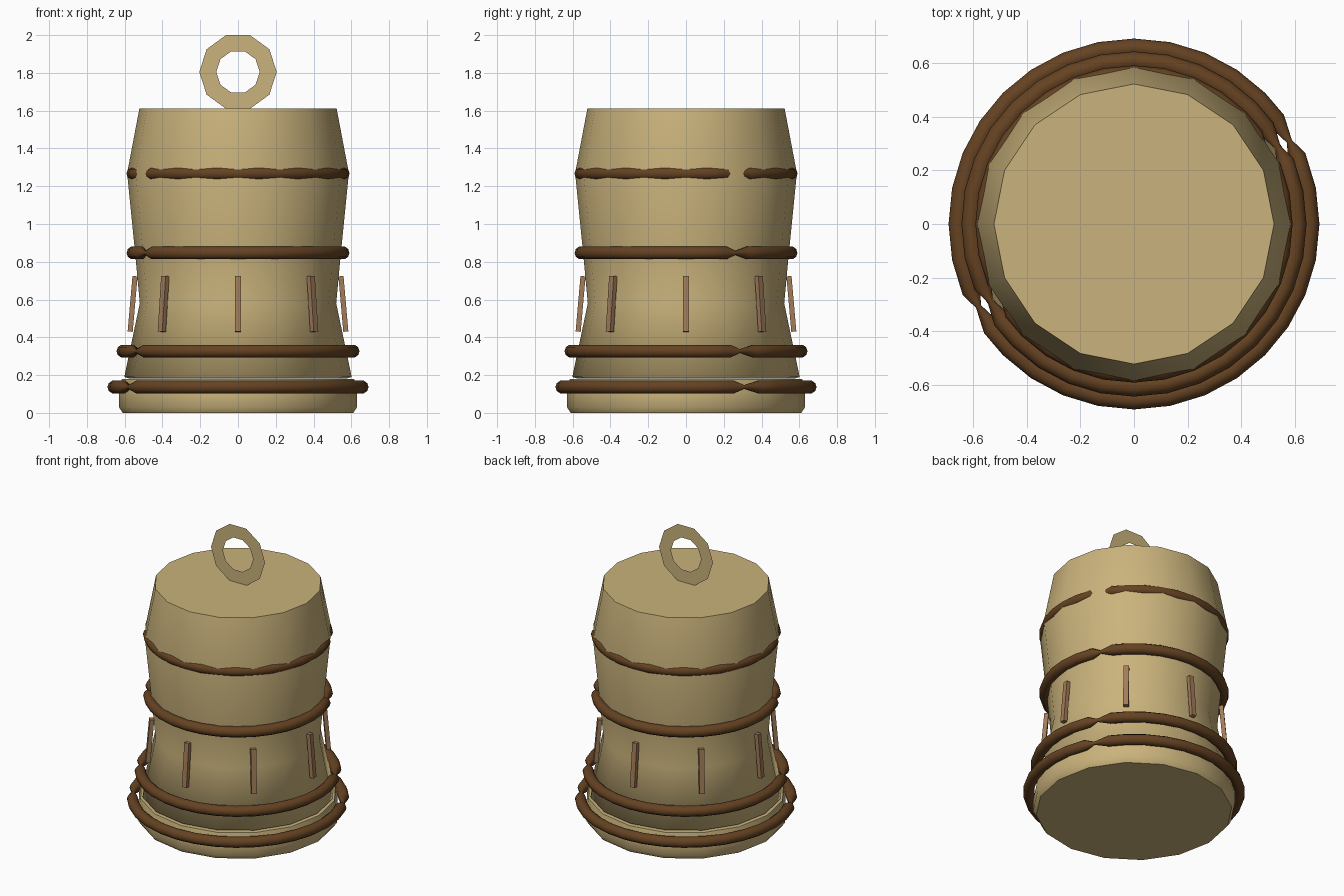
import bpy
import bmesh
from math import cos, sin, pi, radians
from mathutils import Matrix

if "Cube" in bpy.data.objects:
    bpy.data.objects.remove(bpy.data.objects["Cube"], do_unlink=True)


def make_material(name, rgb):
    mat = bpy.data.materials.new(name)
    mat.use_nodes = True
    mat.diffuse_color = (*rgb, 1)
    bsdf = mat.node_tree.nodes["Principled BSDF"]
    bsdf.inputs["Base Color"].default_value = (*rgb, 1)
    return mat


TAN = make_material("tan", (0.59, 0.45, 0.20))
DARK_BROWN = make_material("dark brown", (0.13, 0.055, 0.016))
LIGHT_BROWN = make_material("light brown", (0.36, 0.20, 0.10))


def finish(bm, name, mat):
    mesh = bpy.data.meshes.new(name)
    bm.to_mesh(mesh)
    bm.free()
    mesh.materials.append(mat)
    obj = bpy.data.objects.new(name, mesh)
    bpy.context.collection.objects.link(obj)
    return obj


def skin(bm, rings, closed=False):
    """Join successive vertex rings with smooth quads."""
    pairs = list(zip(rings, rings[1:] + rings[:1]))
    for low, high in pairs if closed else pairs[:-1]:
        n = len(low)
        for i in range(n):
            j = (i + 1) % n
            bm.faces.new((low[i], low[j], high[j], high[i])).smooth = True


def circle(bm, radius, z, sides=16):
    return [bm.verts.new((radius * cos(2 * pi * i / sides),
                          radius * sin(2 * pi * i / sides), z))
            for i in range(sides)]


def lathe(name, profile):
    """Turn a profile and close it with flat, sharp-edged end caps."""
    bm = bmesh.new()
    rings = [circle(bm, r, z) for r, z in profile]
    skin(bm, rings)
    for cap in (bm.faces.new(rings[0][::-1]), bm.faces.new(rings[-1])):
        for edge in cap.edges:
            edge.smooth = False
    return finish(bm, name, TAN)


# Base and the flared body with a rolled lower lip
lathe("base", [(0.61, 0), (0.63, 0.03), (0.63, 0.11), (0.615, 0.18)])
lathe("body", [(0.57, 0.181), (0.602, 0.19), (0.52, 0.58), (0.545, 0.85),
               (0.587, 1.27), (0.522, 1.612)])


# Binding ropes, pinched at two opposite ties
def rope(name, radius, z, thick=0.035, sides=10):
    half = [(11.25 * i, 1.0) for i in range(16)]
    half[3] = (36, 1.0)
    half.insert(3, (28, 0.3))
    bm = bmesh.new()
    sections = []
    for turn in (0, 180):
        for angle, scale in half:
            a = radians(angle + turn)
            t = thick * scale
            section = []
            for k in range(sides):
                b = 2 * pi * k / sides
                r = radius + t * cos(b)
                section.append(bm.verts.new((r * cos(a), r * sin(a), z + t * sin(b))))
            sections.append(section)
    skin(bm, sections, closed=True)
    bmesh.ops.recalc_face_normals(bm, faces=bm.faces)
    finish(bm, name, DARK_BROWN)


rope("base_rope", 0.656, 0.137)
rope("lower_rope", 0.608, 0.327)
rope("middle_rope", 0.555, 0.847)
rope("upper_rope", 0.556, 1.267)

# Eight slanted pegs around the waist
for i in range(8):
    bm = bmesh.new()
    bmesh.ops.create_cube(bm, size=1)
    place = (Matrix.Rotation(i * pi / 4, 4, "Z")
             @ Matrix.Translation((0.558, 0, 0.577))
             @ Matrix.Rotation(radians(-5), 4, "Y")
             @ Matrix.Diagonal((0.027, 0.034, 0.295, 1)))
    bmesh.ops.transform(bm, matrix=place, verts=bm.verts)
    finish(bm, f"peg_{i + 1}", LIGHT_BROWN)

# Flat hanging loop standing on the lid
bm = bmesh.new()
skin(bm, [circle(bm, r, 0, 10) for r in (0.205, 0.115)])
for face in bm.faces:
    face.smooth = False
bmesh.ops.transform(bm, verts=bm.verts,
                    matrix=Matrix.Translation((0, 0, 1.805)) @ Matrix.Rotation(pi / 2, 4, "X"))
finish(bm, "hanging_loop", TAN)
